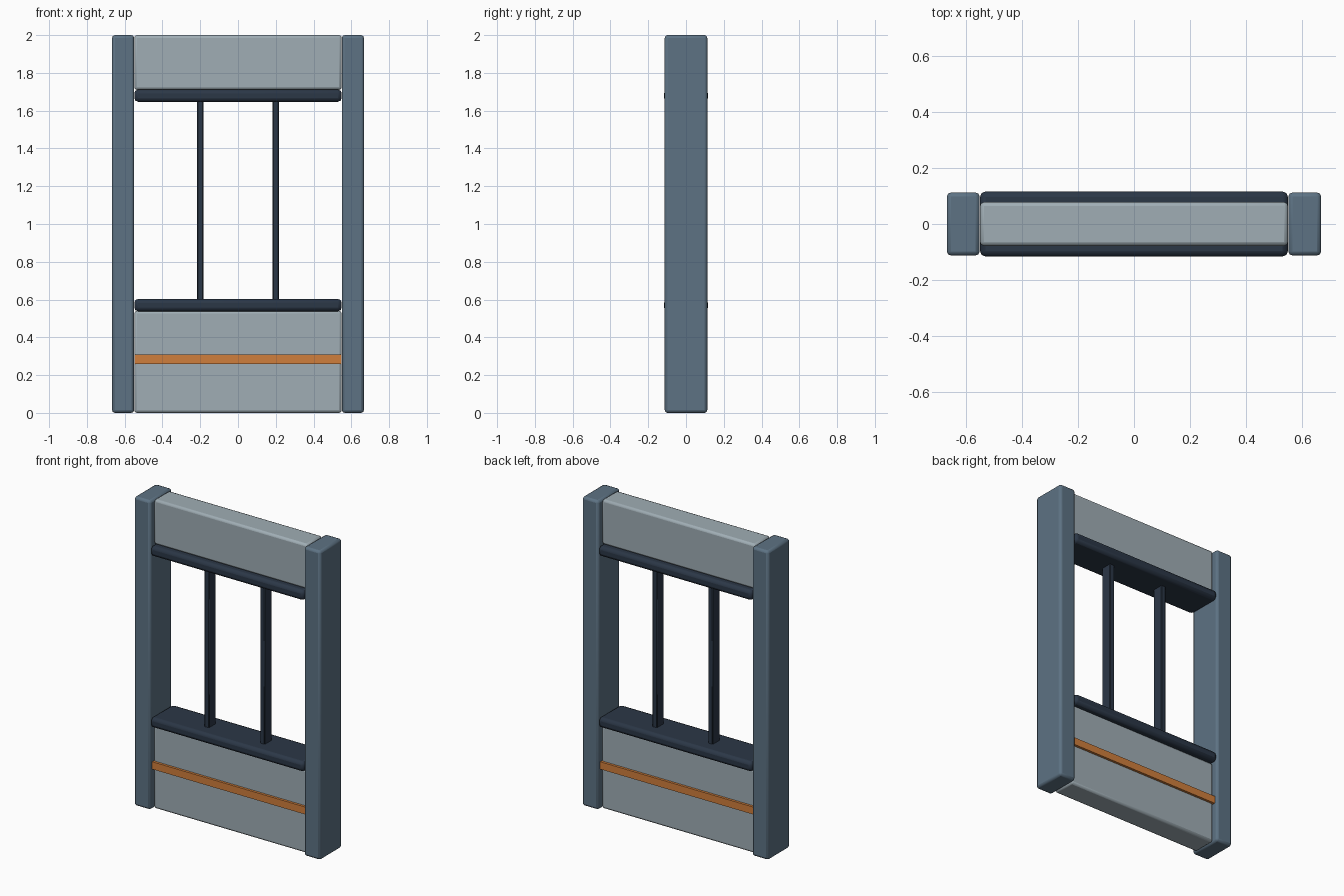
import bpy

if "Cube" in bpy.data.objects:
    bpy.data.objects.remove(bpy.data.objects["Cube"])


def material(name, color):
    m = bpy.data.materials.new(name)
    m.diffuse_color = (*color, 1)
    m.use_nodes = True
    m.node_tree.nodes["Principled BSDF"].inputs["Base Color"].default_value = m.diffuse_color
    return m


POST = material("blue_grey", (0.11, 0.17, 0.23))
PANEL = material("light_grey", (0.35, 0.42, 0.46))
TRIM = material("dark_navy", (0.024, 0.038, 0.062))
STRIPE = material("orange", (0.63, 0.21, 0.045))


def box(name, x, y, z, mat, bevel=0.0, segments=2):
    """Bevelled box from (min, max) ranges; y is a half depth."""
    bpy.ops.mesh.primitive_cube_add(
        size=1, location=((x[0] + x[1]) / 2, 0, (z[0] + z[1]) / 2))
    ob = bpy.context.object
    ob.name = name
    ob.scale = (x[1] - x[0], 2 * y, z[1] - z[0])
    bpy.ops.object.transform_apply(location=False, rotation=False, scale=True)
    ob.data.materials.append(mat)
    if bevel:
        mod = ob.modifiers.new("Bevel", 'BEVEL')
        mod.width = bevel
        mod.segments = segments
        bpy.ops.object.shade_smooth_by_angle()
    return ob


W = 0.549  # half width between the posts

# Side posts and window bars, left and right
for side, s in (("left", -1), ("right", 1)):
    box(side + "_post", sorted((s * 0.55, s * 0.667)), 0.1125, (0, 2), POST, 0.015)
    box(side + "_window_bar", (s * 0.2 - 0.0165, s * 0.2 + 0.0165), 0.036,
        (0.58, 1.67), TRIM, 0.004, 1)

# Wall panels below and above the opening
box("lower_panel", (-W, W), 0.078, (0, 0.54), PANEL, 0.014)
box("upper_panel", (-W, W), 0.078, (1.71, 2), PANEL, 0.014)

# Sill and lintel rails
box("sill_rail", (-W, W), 0.116, (0.538, 0.603), TRIM, 0.02)
box("lintel_rail", (-W, W), 0.116, (1.647, 1.712), TRIM, 0.02)

# Accent stripe, proud of the lower panel on both faces
box("accent_stripe", (-W, W), 0.094, (0.26, 0.308), STRIPE)
